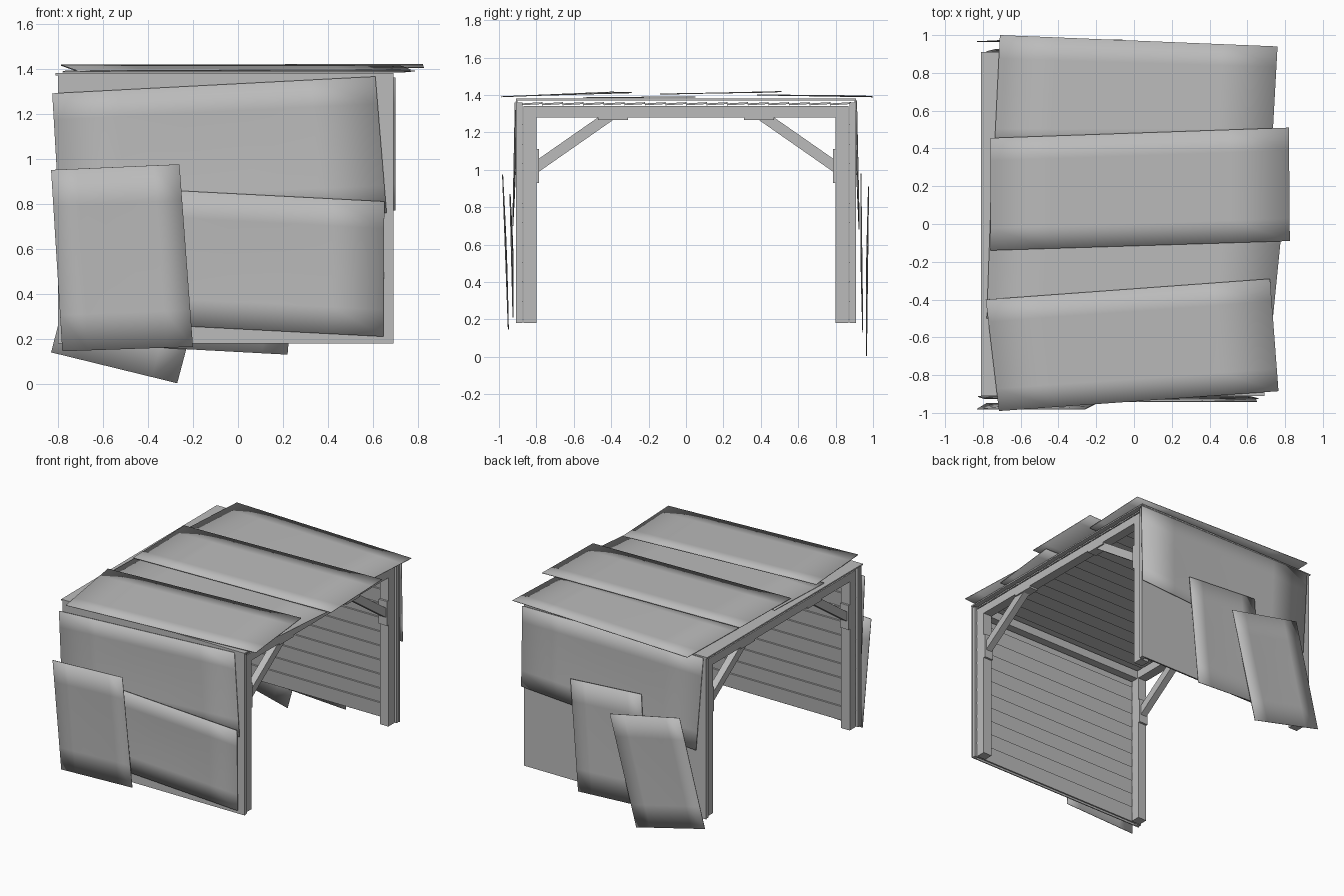
import bpy, bmesh, math
from mathutils import Vector

if "Cube" in bpy.data.objects:
    bpy.data.objects.remove(bpy.data.objects["Cube"])

# Single weathered grey
GREY = (0.5, 0.5, 0.5, 1)
mat = bpy.data.materials.new("weathered grey")
mat.use_nodes = True
mat.diffuse_color = GREY
mat.node_tree.nodes["Principled BSDF"].inputs["Base Color"].default_value = GREY


def add(name, bm):
    mesh = bpy.data.meshes.new(name)
    bmesh.ops.recalc_face_normals(bm, faces=bm.faces)
    bm.to_mesh(mesh)
    bm.free()
    mesh.materials.append(mat)
    obj = bpy.data.objects.new(name, mesh)
    bpy.context.collection.objects.link(obj)
    return obj


def box(name, lo, hi, tilt=0):
    """Box between two corners, tilted about its own x axis."""
    lo, hi = Vector(lo), Vector(hi)
    bm = bmesh.new()
    bmesh.ops.create_cube(bm, size=1)
    for v in bm.verts:
        v.co = Vector(a * b for a, b in zip(v.co, hi - lo))
    obj = add(name, bm)
    obj.location = (lo + hi) / 2
    obj.rotation_euler.x = tilt
    return obj


def side_box(name, side, x, y, z, tilt=0):
    """Box mirrored to the front (-1) or back (1) wall."""
    ys = sorted(side * v for v in y)
    return box(name, (x[0], ys[0], z[0]), (x[1], ys[1], z[1]), side * tilt)


def sheet(name, corners, bulge=0.008, steps=5):
    """Slightly warped thin panel spanning four corners."""
    a, b, c, d = map(Vector, corners)
    normal = (b - a).cross(d - a).normalized()
    bm = bmesh.new()
    grid = []
    for i in range(steps + 1):
        u = i / steps
        row = []
        for j in range(steps + 1):
            w = j / steps
            p = a.lerp(b, u).lerp(d.lerp(c, u), w)
            row.append(bm.verts.new(p + normal * bulge * math.sin(math.pi * u) * math.sin(math.pi * w)))
        grid.append(row)
    for i in range(steps):
        for j in range(steps):
            bm.faces.new((grid[i][j], grid[i + 1][j], grid[i + 1][j + 1], grid[i][j + 1]))
    obj = add(name, bm)
    mod = obj.modifiers.new("thickness", "SOLIDIFY")
    mod.thickness = 0.005
    mod.offset = 0
    for poly in obj.data.polygons:
        poly.use_smooth = True
    bpy.context.view_layer.objects.active = obj
    obj.select_set(True)
    bpy.ops.object.shade_smooth_by_angle()
    obj.select_set(False)


def wall_sheet(name, y_top, y_bottom, points, bulge=0.008):
    """Panel given by x, z corners: two top ones, then two bottom ones."""
    ys = (y_top, y_top, y_bottom, y_bottom)
    sheet(name, [(x, y, z) for (x, z), y in zip(points, ys)], bulge)


def brace(side, x):
    """Diagonal knee brace with end plates."""
    profile = [(0.8, 0.98), (0.8, 1.05), (0.47, 1.28), (0.37, 1.28)]
    bm = bmesh.new()
    face = bm.faces.new([bm.verts.new((x[0] + 0.01, side * y, z)) for y, z in profile])
    out = bmesh.ops.extrude_face_region(bm, geom=[face])
    moved = [g for g in out["geom"] if isinstance(g, bmesh.types.BMVert)]
    bmesh.ops.translate(bm, verts=moved, vec=(x[1] - x[0] - 0.02, 0, 0))
    add("knee_brace", bm)
    side_box("brace_post_plate", side, x, (0.785, 0.8), (0.93, 1.11))
    side_box("brace_beam_plate", side, x, (0.31, 0.47), (1.267, 1.28))


WALL_X = (-0.8, 0.69)
FRAMES = [(-0.78, -0.71), (0.60, 0.67)]

# Timber frames at the two open ends
for x in FRAMES:
    box("cross_beam", (x[0], -0.87, 1.28), (x[1], 0.87, 1.34))
    for side in (-1, 1):
        side_box("post", side, x, (0.80, 0.87), (0.18, 1.28))
        brace(side, x)

# Walls: lapped boards inside, flat cladding outside, trims at the ends
for side in (-1, 1):
    side_box("wall_plate_beam", side, (-0.71, 0.60), (0.81, 0.87), (1.28, 1.34))
    side_box("wall_cladding", side, WALL_X, (0.9, 0.908), (0.18, 1.38))
    for k in range(11):
        z = 0.19 + k * 0.105
        side_box("wall_board", side, (-0.78, 0.67), (0.878, 0.89), (z, z + 0.108), 0.1)
    for x in ((-0.795, -0.765), (0.655, 0.685)):
        side_box("wall_end_trim", side, x, (0.875, 0.9), (0.18, 1.36))

# Roof deck and lapped ceiling boards
box("roof_deck", (-0.81, -0.91, 1.37), (0.69, 0.91, 1.38))
for k in range(16):
    y = -0.88 + k * 0.11
    box("ceiling_board", (-0.78, y, 1.348), (0.67, y + 0.112, 1.358), 0.06)

# Loose roof sheets
sheet("roof_sheet_back", [(-0.71, 1.0, 1.39), (0.76, 0.94, 1.395), (0.73, 0.4, 1.4), (-0.74, 0.38, 1.4)], 0)
sheet("roof_sheet_under", [(-0.76, 0.05, 1.39), (0.785, 0.0, 1.39), (0.73, -0.55, 1.385), (-0.78, -0.5, 1.385)], 0)
sheet("roof_sheet_middle", [(-0.76, 0.455, 1.415), (0.82, 0.51, 1.418), (0.825, -0.09, 1.405), (-0.76, -0.14, 1.405)], 0)
sheet("roof_sheet_front", [(-0.785, -0.4, 1.415), (0.72, -0.29, 1.412), (0.765, -0.885, 1.395), (-0.715, -0.99, 1.39)], 0)

# Patch sheets on the front wall
wall_sheet("front_sheet_upper", -0.913, -0.925, [(-0.825, 1.29), (0.61, 1.365), (0.66, 0.76), (-0.79, 0.7)])
wall_sheet("front_sheet_lower", -0.94, -0.925, [(-0.5, 0.87), (0.65, 0.81), (0.645, 0.21), (-0.5, 0.27)])
wall_sheet("front_sheet_corner", -0.98, -0.95, [(-0.83, 0.95), (-0.26, 0.975), (-0.2, 0.165), (-0.78, 0.145)], 0.005)

# Patch sheets on the back wall
wall_sheet("back_sheet_upper", 0.912, 0.925, [(0.7, 1.36), (-0.78, 1.37), (-0.73, 0.68), (0.7, 0.77)])
wall_sheet("back_sheet_middle", 0.935, 0.945, [(0.29, 0.94), (-0.29, 0.98), (-0.34, 0.16), (0.22, 0.13)], 0.005)
wall_sheet("back_sheet_leaning", 0.975, 0.965, [(-0.06, 0.79), (-0.63, 0.91), (-0.83, 0.14), (-0.27, 0.003)], 0.005)
